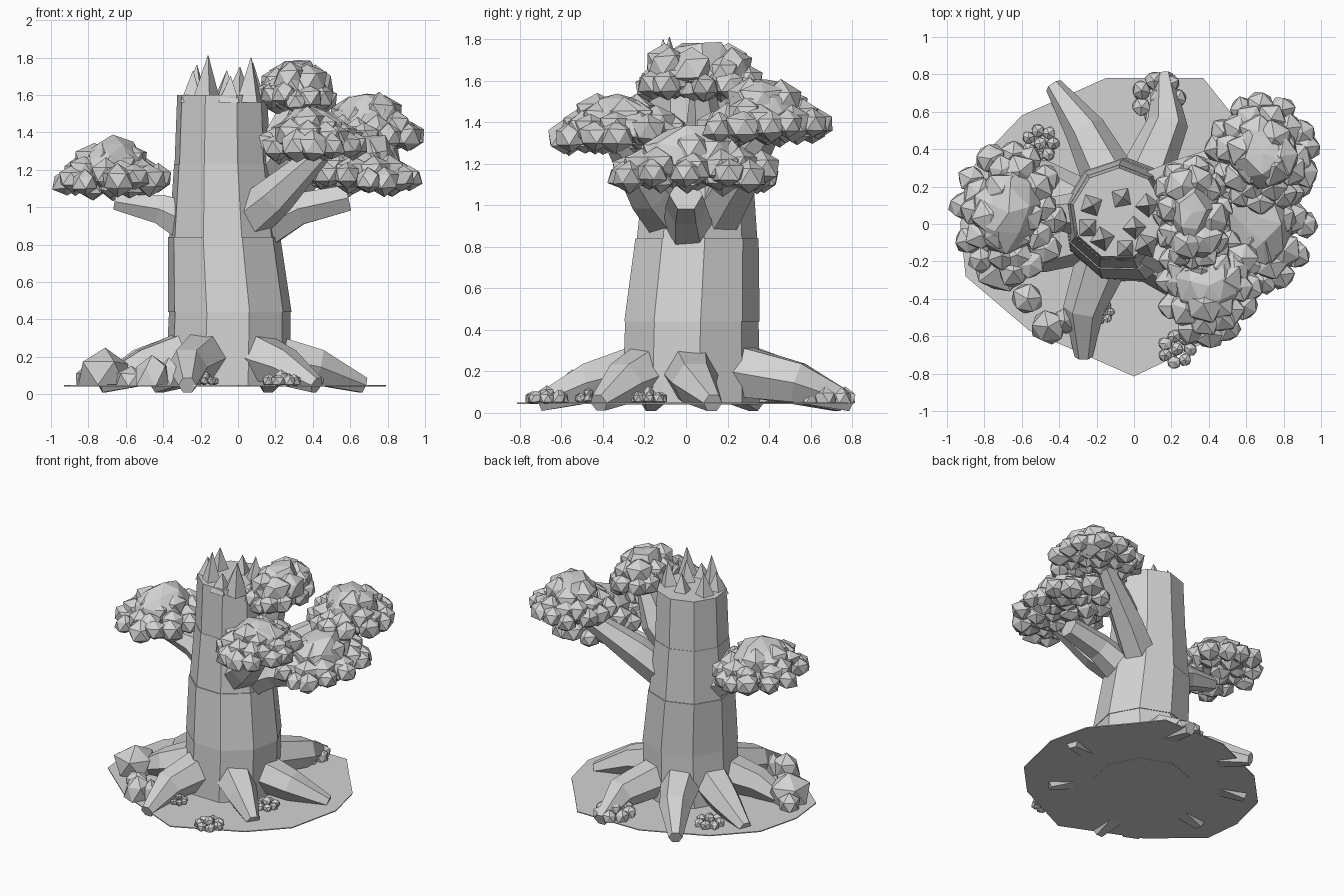
import bpy, bmesh, math, random
from mathutils import Vector

random.seed(7)
if "Cube" in bpy.data.objects:
    bpy.data.objects.remove(bpy.data.objects["Cube"])

grey = bpy.data.materials.new("pale grey")
grey.use_nodes = True
grey.diffuse_color = (0.65, 0.65, 0.65, 1)
grey.node_tree.nodes["Principled BSDF"].inputs["Base Color"].default_value = (0.65, 0.65, 0.65, 1)


def finish(name, bm):
    """Turn a bmesh into a flat-shaded object."""
    bmesh.ops.recalc_face_normals(bm, faces=bm.faces)
    mesh = bpy.data.meshes.new(name)
    bm.to_mesh(mesh)
    bm.free()
    mesh.materials.append(grey)
    obj = bpy.data.objects.new(name, mesh)
    bpy.context.collection.objects.link(obj)
    return obj


def tube(bm, path, sides=6, level=False, turn=0.0):
    """Faceted tapering tube through (x, y, z, radius) points."""
    pts = [Vector(p[:3]) for p in path]
    rings = []
    for i, p in enumerate(pts):
        t = (pts[min(i + 1, len(pts) - 1)] - pts[max(i - 1, 0)]).normalized()
        if level:
            u, v = Vector((1, 0, 0)), Vector((0, 1, 0))
        else:
            u = t.cross(Vector((0, 0, 1))).normalized()
            v = u.cross(t)
        ring = []
        for k in range(sides):
            a = math.tau * k / sides + turn
            ring.append(bm.verts.new(p + (u * math.cos(a) + v * math.sin(a)) * path[i][3]))
        rings.append(ring)
    for a, b in zip(rings, rings[1:]):
        for k in range(sides):
            j = (k + 1) % sides
            bm.faces.new((a[k], a[j], b[j], b[k]))
    bm.faces.new(rings[0])
    bm.faces.new(rings[-1])


def lump(bm, x, y, z, rx, ry, rz, detail=1, floor=0.0):
    """Irregular faceted ball, flattened at a floor height."""
    made = bmesh.ops.create_icosphere(bm, subdivisions=detail, radius=1)["verts"]
    spin = random.uniform(0, math.tau)
    c, s = math.cos(spin), math.sin(spin)
    for v in made:
        d = v.co * random.uniform(0.88, 1.12)
        v.co = (x + rx * (d.x * c - d.y * s), y + ry * (d.x * s + d.y * c), max(z + rz * d.z, floor))


def foliage(name, x, y, z, rx, ry, top, ball=0.085, shoulder=0.4):
    """Leaf dome with a shoulder of big lumps and a wide skirt of small ones."""
    bm = bmesh.new()
    rise = top - z
    lump(bm, x, y, z + 0.02, rx * 0.6, ry * 0.6, rise * 0.93, 2, z - 0.02)
    # count, reach, lift, lump size
    layers = ((12, 1.0, 0.0, 1.0), (10, 0.74, 0.04, 1.1), (6, shoulder, rise * 0.42, 1.25),
              (8, 0.62, -0.01, 0.95), (4, 0.28, -0.005, 0.95))
    for count, reach, lift, size in layers:
        for k in range(count):
            a = math.tau * (k + random.uniform(-0.25, 0.25)) / count
            r = ball * size * random.uniform(0.88, 1.12)
            lump(bm, x + (rx - ball) * reach * math.cos(a), y + (ry - ball) * reach * math.sin(a),
                 z + lift + random.uniform(-0.02, 0.025), r, r, r * 0.92)
    finish(name, bm)


# Ground plate
outline = [(-0.15, 0.78), (0.37, 0.78), (0.53, 0.58), (0.72, 0.35), (0.79, 0.05), (0.7, -0.35),
           (0.47, -0.59), (0, -0.815), (-0.56, -0.57), (-0.9, -0.28), (-0.93, 0), (-0.85, 0.32),
           (-0.6, 0.58)]
bm = bmesh.new()
plate = bm.faces.new([bm.verts.new((x, y, 0.042)) for x, y in outline])
rim = bmesh.ops.extrude_face_region(bm, geom=[plate])["geom"]
for v in rim:
    if isinstance(v, bmesh.types.BMVert):
        v.co.z += 0.007
finish("ground_plate", bm)

# Trunk, stacked as slightly overlapping bark sections
sections = [
    ("lower", (-0.055, 0.015, 0.04, 0.34), (-0.045, 0.02, 0.45, 0.33)),
    ("middle", (-0.045, 0.02, 0.44, 0.335), (-0.075, 0.045, 0.84, 0.305)),
    ("upper", (-0.075, 0.045, 0.82, 0.3), (-0.085, 0.055, 1.23, 0.262)),
    ("top", (-0.085, 0.055, 1.21, 0.26), (-0.085, 0.055, 1.6, 0.245)),
]
for label, low, high in sections:
    bm = bmesh.new()
    tube(bm, [low, high], 9, True, 0.15)
    finish(label + "_trunk", bm)

# Splintered spikes on the broken top
bm = bmesh.new()
for x, y, tip in ((-0.23, 0.1, 1.76), (-0.17, -0.08, 1.81), (-0.07, 0.14, 1.73), (0.07, 0.1, 1.77),
                  (-0.05, -0.13, 1.7), (0.06, -0.11, 1.8), (0.0, -0.02, 1.75), (-0.25, -0.02, 1.73)):
    tube(bm, [(x, y, 1.56, 0.08), (x + 0.01, y, tip, 0.002)], 4, True, random.uniform(0, 1.5))
finish("splinter_spikes", bm)

# Roots: each leaves the trunk, bends, and dives into the ground
roots = [
    ((-0.15, 0.28), (-0.26, 0.5), (-0.43, 0.74)),
    ((0.06, 0.26), (0.18, 0.54), (0.16, 0.8)),
    ((-0.18, -0.22), (-0.27, -0.46), (-0.27, -0.71)),
    ((0.16, 0.02), (0.42, 0.04), (0.67, 0.13)),
    ((0.1, -0.18), (0.25, -0.3), (0.42, -0.42)),
    ((-0.28, 0.1), (-0.51, 0.24), (-0.73, 0.33)),
    ((-0.3, -0.08), (-0.5, -0.15), (-0.74, -0.17)),
]
bm = bmesh.new()
for a, b, c in roots:
    tube(bm, [(*a, 0.2, 0.14), (*b, 0.145, 0.11), (*c, 0.048, 0.048)])
finish("roots", bm)

# Branches
branches = [
    [(-0.2, 0.05, 0.89, 0.14), (-0.42, 0.06, 0.99, 0.09), (-0.66, 0.06, 1.03, 0.05)],
    [(0.02, -0.05, 0.91, 0.13), (0.2, -0.18, 1.06, 0.11), (0.44, -0.33, 1.29, 0.06)],
    [(0.08, 0.02, 0.86, 0.13), (0.32, 0.0, 0.99, 0.1), (0.59, 0.0, 1.05, 0.08)],
    [(0.02, 0.12, 0.9, 0.13), (0.26, 0.24, 1.1, 0.11), (0.6, 0.4, 1.35, 0.06)],
    [(0.0, 0.06, 1.05, 0.13), (0.18, 0.1, 1.28, 0.11), (0.3, 0.08, 1.56, 0.06)],
]
bm = bmesh.new()
for path in branches:
    tube(bm, path)
finish("branches", bm)

# Leaf crowns
foliage("right_crown", -0.67, 0.06, 1.14, 0.33, 0.4, 1.36)
foliage("peak_crown", 0.31, 0.06, 1.585, 0.23, 0.32, 1.79, 0.08, 0.7)
foliage("back_left_crown", 0.69, 0.38, 1.375, 0.32, 0.34, 1.62)
foliage("front_left_crown", 0.4, -0.33, 1.335, 0.3, 0.34, 1.54)
foliage("low_left_crown", 0.68, 0.03, 1.155, 0.32, 0.42, 1.4)

# Rocks
bm = bmesh.new()
for x, y, r, top in ((-0.71, -0.22, 0.15, 0.24), (-0.8, -0.1, 0.08, 0.16), (-0.46, -0.55, 0.1, 0.21),
                     (-0.57, -0.4, 0.09, 0.16), (-0.37, -0.52, 0.07, 0.2)):
    lump(bm, x, y, top * 0.45, r, r, top * 0.55, 1, 0.043)
finish("rocks", bm)

# Small ground bushes
bm = bmesh.new()
for x, y, size in ((0.23, -0.67, 0.07), (0.13, 0.67, 0.1), (-0.17, -0.47, 0.045), (0.37, -0.18, 0.06),
                   (-0.5, 0.43, 0.07)):
    for k in range(8):
        a, reach = math.tau * k / 7, size if k < 7 else 0
        r = size * 0.55
        lump(bm, x + reach * math.cos(a), y + reach * math.sin(a), 0.07 + (0.025 if k == 7 else 0),
             r, r, r, 1, 0.043)
finish("ground_bushes", bm)
